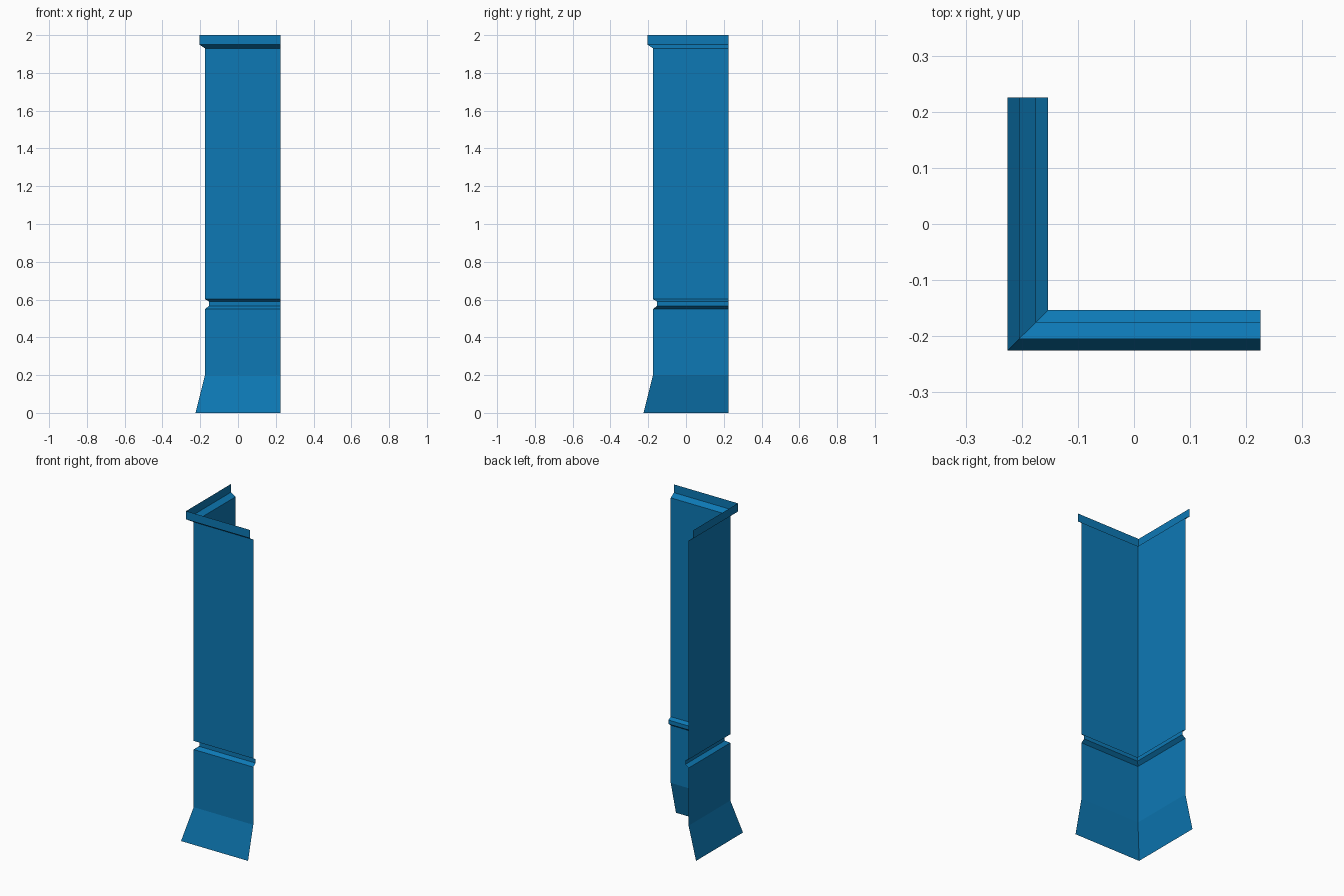
import bpy

if "Cube" in bpy.data.objects:
    bpy.data.objects.remove(bpy.data.objects["Cube"])

# Wall profile: (corner offset on x and y, height)
profile = [(-0.225, 0.0), (-0.175, 0.2), (-0.175, 0.55), (-0.153, 0.566),
           (-0.153, 0.59), (-0.175, 0.602), (-0.175, 1.93), (-0.205, 1.95),
           (-0.205, 2.0)]
END = 0.225  # open ends of both wings

# Sweep the profile around the mitred corner as an open sheet
verts, faces = [], []
for d, z in profile:
    verts += [(d, END, z), (d, d, z), (END, d, z)]
for row in range(len(profile) - 1):
    for wing in range(2):
        a = row * 3 + wing
        faces.append((a, a + 1, a + 4, a + 3))

mesh = bpy.data.meshes.new("corner_wall")
mesh.from_pydata(verts, [], faces)
mesh.update()
wall = bpy.data.objects.new("corner_wall", mesh)
bpy.context.collection.objects.link(wall)

# Blue paint
paint = bpy.data.materials.new("blue_paint")
paint.diffuse_color = (0.004, 0.19, 0.46, 1)
paint.use_nodes = True
paint.node_tree.nodes["Principled BSDF"].inputs["Base Color"].default_value = paint.diffuse_color
mesh.materials.append(paint)
